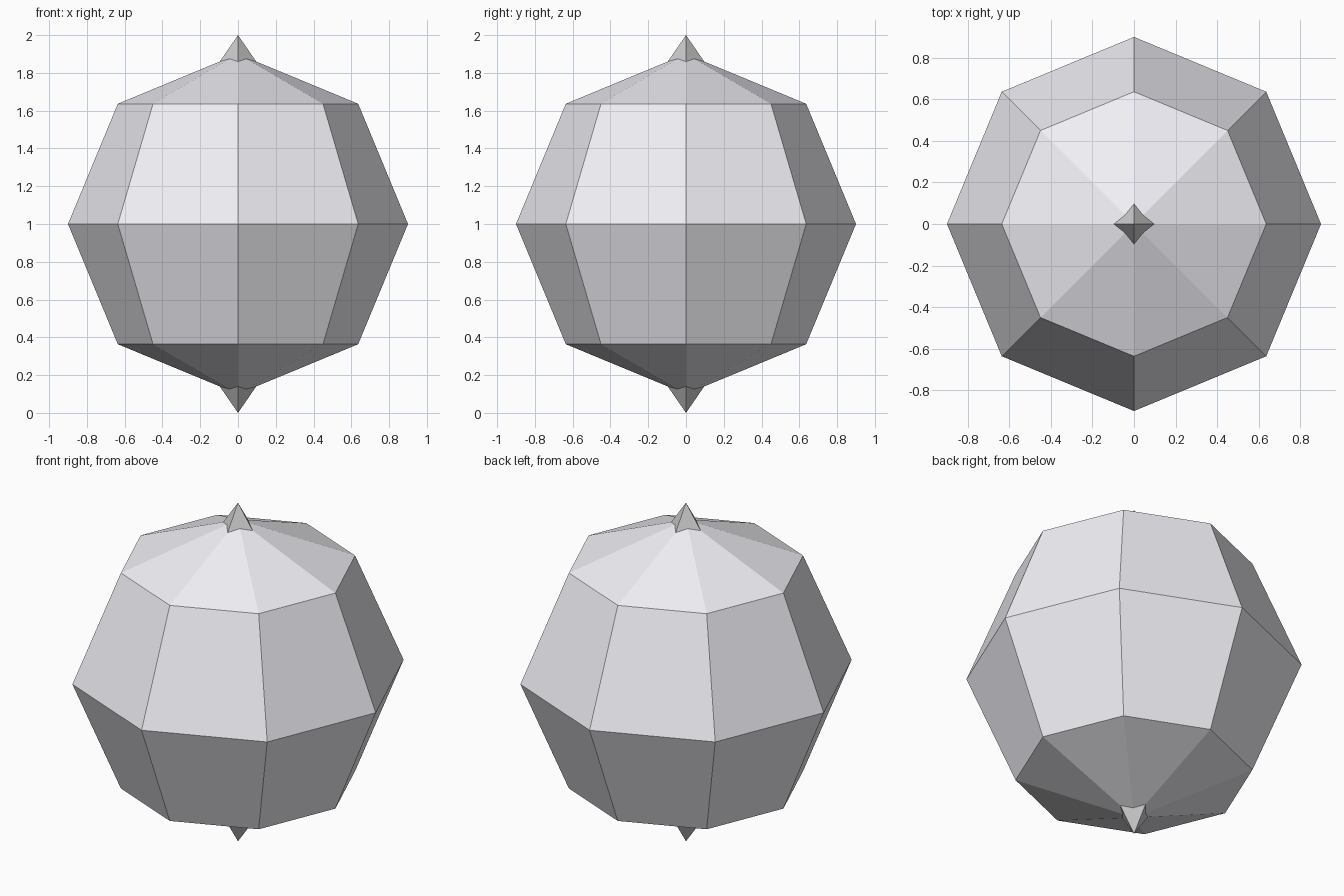
import bpy
from math import pi

if "Cube" in bpy.data.objects:
    bpy.data.objects.remove(bpy.data.objects["Cube"])


def finish(name, color):
    # Name the part, keep flat faces and colour it
    obj = bpy.context.object
    obj.name = name
    bpy.ops.object.shade_flat()
    mat = bpy.data.materials.new(name + "_color")
    mat.diffuse_color = color
    mat.use_nodes = True
    mat.node_tree.nodes["Principled BSDF"].inputs["Base Color"].default_value = mat.diffuse_color
    obj.data.materials.append(mat)


# Faceted globe: eight sides, four bands
bpy.ops.mesh.primitive_uv_sphere_add(segments=8, ring_count=4, radius=0.9, location=(0, 0, 1))
finish("faceted_globe", (0.88, 0.87, 0.92, 1))

# Four-sided double pyramid whose tips poke out of both poles
for name, z, flip in (("top_spike", 1.5, 0), ("bottom_spike", 0.5, pi)):
    bpy.ops.mesh.primitive_cone_add(vertices=4, radius1=0.69, radius2=0, depth=1,
                                    end_fill_type='NOTHING', location=(0, 0, z),
                                    rotation=(flip, 0, 0))
    finish(name, (0.8, 0.8, 0.8, 1))
